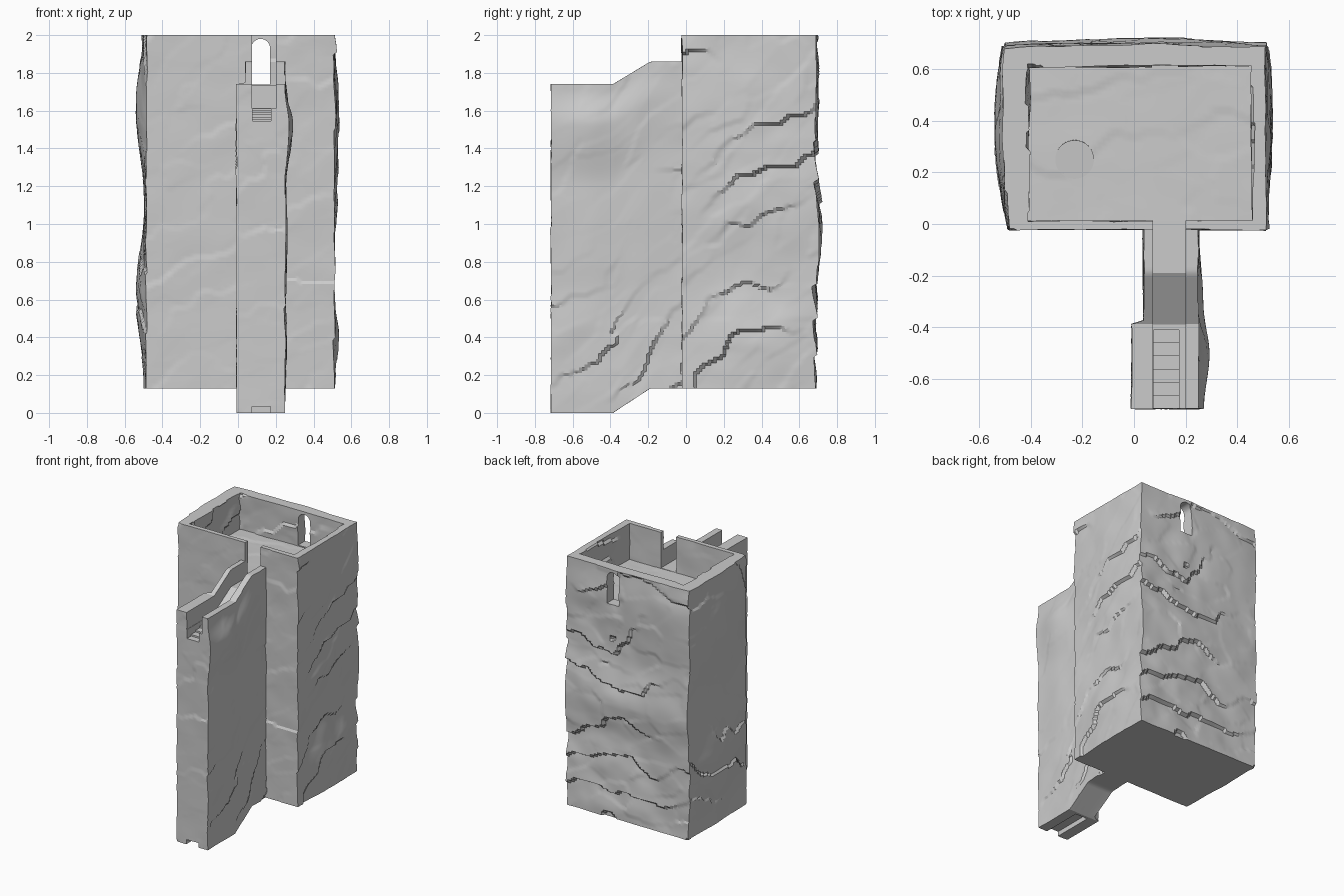
import bpy, bmesh, math
from mathutils import Vector, noise

if "Cube" in bpy.data.objects:
    bpy.data.objects.remove(bpy.data.objects["Cube"])


def interp(pts, t):
    """Smooth interpolation through (position, value) pairs."""
    for (a, p), (b, q) in zip(pts, pts[1:]):
        if t <= b:
            k = max(0, (t - a) / (b - a))
            return p + (q - p) * k * k * (3 - 2 * k)
    return pts[-1][1]


def ramp(t, a, b, p, q):
    return p + (q - p) * min(1, max(0, (t - a) / (b - a)))


def rock(a, b, seed, tilt=0.4, amp=0.02):
    """Surface relief: tilted broken ledges plus flat fractured facets."""
    s = (b - tilt * a) * 3.2 + 0.9 * noise.noise((a * 2.2, b * 2.2, seed))
    s += 0.25 * noise.noise((a * 8, b * 8, seed + 3))
    mask = min(1, max(0, 0.35 + 1.6 * noise.noise((a * 1.8, b * 1.8, seed + 9))))
    ledge = (0.5 - (s - math.floor(s))) * mask
    p = Vector((a * 3.5, (b - tilt * a) * 6, seed))
    centre = noise.voronoi(p)[1][0]
    facet = noise.noise_vector(centre * 3.7).dot(p - centre)
    return amp * (ledge + 0.35 * facet + 0.25 * noise.noise((a * 6, b * 6, seed)))


def block(name, box, counts, bounds):
    """Gridded box whose six sides follow the given bound functions."""
    bm = bmesh.new()
    verts = {}

    def vert(key):
        if key not in verts:
            k = [key[i] / counts[i] for i in range(3)]
            o = [box[i][0] + (box[i][1] - box[i][0]) * k[i] for i in range(3)]
            ends = bounds(*o)
            verts[key] = bm.verts.new([e[0] + (e[1] - e[0]) * f for e, f in zip(ends, k)])
        return verts[key]

    for ax in range(3):
        u, v = (ax + 1) % 3, (ax + 2) % 3
        for end in (0, counts[ax]):
            for i in range(counts[u]):
                for j in range(counts[v]):
                    quad = []
                    for di, dj in ((0, 0), (1, 0), (1, 1), (0, 1)):
                        key = [0, 0, 0]
                        key[ax], key[u], key[v] = end, i + di, j + dj
                        quad.append(vert(tuple(key)))
                    bm.faces.new(quad if end else quad[::-1])
    return finish(name, bm)


def prism(name, pts, axis, lo, hi):
    """Extrude a 2D outline along x or y; outline is (y,z) or (x,z)."""
    bm = bmesh.new()
    place = (lambda a, b, t: (t, a, b)) if axis == 'x' else (lambda a, b, t: (a, t, b))
    base = bm.faces.new([bm.verts.new(place(a, b, lo)) for a, b in pts])
    top = bmesh.ops.extrude_face_region(bm, geom=[base])['geom']
    bmesh.ops.translate(bm, vec=place(0, 0, hi - lo),
                        verts=[g for g in top if isinstance(g, bmesh.types.BMVert)])
    bmesh.ops.recalc_face_normals(bm, faces=bm.faces)
    return finish(name, bm)


def finish(name, bm):
    me = bpy.data.meshes.new(name)
    bm.to_mesh(me)
    bm.free()
    ob = bpy.data.objects.new(name, me)
    bpy.context.collection.objects.link(ob)
    return ob


def carve(ob, cutters):
    for c in cutters:
        m = ob.modifiers.new('cut', 'BOOLEAN')
        m.operation, m.solver, m.object = 'DIFFERENCE', 'EXACT', c
    dg = bpy.context.evaluated_depsgraph_get()
    me = bpy.data.meshes.new_from_object(ob.evaluated_get(dg))
    ob.modifiers.clear()
    ob.data = me


# Main tower of rock
LEFT = [(.13, 0), (.6, .045), (1.12, .0), (1.6, .05), (2, .015)]
RIGHT = [(.13, 0), (.4, .015), (.7, -.01), (1.2, .012), (1.6, .022), (2, 0)]
BACK = [(.13, 0), (.7, .005), (1.0, .035), (1.35, .005), (1.8, .02), (2, .005)]


def tower_bounds(x, y, z):
    side = math.sin(math.pi * min(1, max(0, (y + .02) / .75)))
    mid = 1 - (2 * x) ** 2 * .4
    xl = -.485 - interp(LEFT, z) * side - .02 * (y + .02) + rock(y, z, 1.3, .7, .018)
    xr = .51 + interp(RIGHT, z) * side + rock(y, z, 7.7, .8, .022)
    yl = -.021 + rock(x, z, 13.1, .5, .009)
    yr = .68 + interp(BACK, z) * mid + rock(x, z, 21.5, -.15, .028)
    return (xl, xr), (yl, yr), (.13, 2.0)


tower = block('rock_tower', ((-.5, .5), (-.02, .68), (.13, 2)), (66, 46, 125), tower_bounds)


# Narrow rock pillar with the approach passage
def pillar_bounds(x, y, z):
    step = ramp(y, -.39, -.375, -.008, .038)
    xl = step + rock(y, z, 31.2, .6, .01)
    bulge = interp([(0, 0), (.5, .004), (1, .015), (1.25, .008), (1.58, .045), (1.76, .005)], z)
    along = interp([(-.72, .5), (-.5, 1), (-.3, .5), (0, .1)], y)
    xr = .247 + bulge * along + rock(y, z, 41.4, .6, .016)
    yl = -.715 + rock(x, z, 51.9, .2, .008)
    return (xl, xr), (yl, 0), (ramp(y, -.39, -.19, 0, .13), ramp(y, -.39, -.19, 1.74, 1.86))


pillar = block('rock_pillar', ((0, .25), (-.72, 0), (0, 1.8)), (20, 48, 116), pillar_bounds)


# Hollow courtyard cutter
def court_bounds(x, y, z):
    xl = -.41 + rock(y, z, 61, .5, .022)
    xr = .46 + rock(y, z, 71, .5, .018)
    yl = .012 + rock(x, z, 81, .3, .012)
    yr = .613 + rock(x, z, 91, .3, .016)
    return (xl, xr), (yl, yr), (1.728 + rock(x, y, 5, .2, .008), 2.1)


court = block('court_cutter', ((-.41, .46), (.015, .61), (1.73, 2.1)), (50, 36, 20), court_bounds)

# Arched window cutter
arch = [(.12 + .05 * math.cos(math.pi * i / 12), 1.93 + .05 * math.sin(math.pi * i / 12))
        for i in range(13)]
window = prism('window_cutter', arch + [(.07, 1.738), (.17, 1.738)], 'y', .5, .9)

# Passage floor: level, ramp, then landing with shallow stairs
passage = prism('passage_cutter', [(.06, 2.1), (.06, 1.732), (-.19, 1.732), (-.39, 1.612),
                                   (-.8, 1.612), (-.8, 2.1)], 'x', .074, .2)
stairs = [(-.41, 1.7), (-.41, 1.602)]
for i in range(6):
    y, z = -.41 - .051 * (i + 1), 1.602 - .0115 * i
    stairs += [(y, z), (y, z - .0115)]
stairs += [(-.8, stairs[-1][1]), (-.8, 1.7)]
stair_cut = prism('stair_cutter', stairs, 'x', .076, .175)

# Locating slot under the pillar
slot = prism('slot_cutter', [(-.8, -.1), (-.41, -.1), (-.41, .035), (-.8, .035)], 'x', .073, .173)

carve(tower, [court, window, passage])
carve(pillar, [passage, stair_cut, slot])

for c in (court, window, passage, stair_cut, slot):
    bpy.data.objects.remove(c)

# Round marker set in the courtyard floor
bm = bmesh.new()
bmesh.ops.create_cone(bm, cap_ends=True, segments=40, radius1=.075, radius2=.075, depth=.012)
disc = finish('floor_disc', bm)
disc.location = (-.23, .25, 1.727)
disc.rotation_euler = (.06, 0, 0)

for ob in (tower, pillar, disc):
    bpy.ops.object.select_all(action='DESELECT')
    ob.select_set(True)
    bpy.context.view_layer.objects.active = ob
    bpy.ops.object.shade_smooth_by_angle(angle=math.radians(25))
